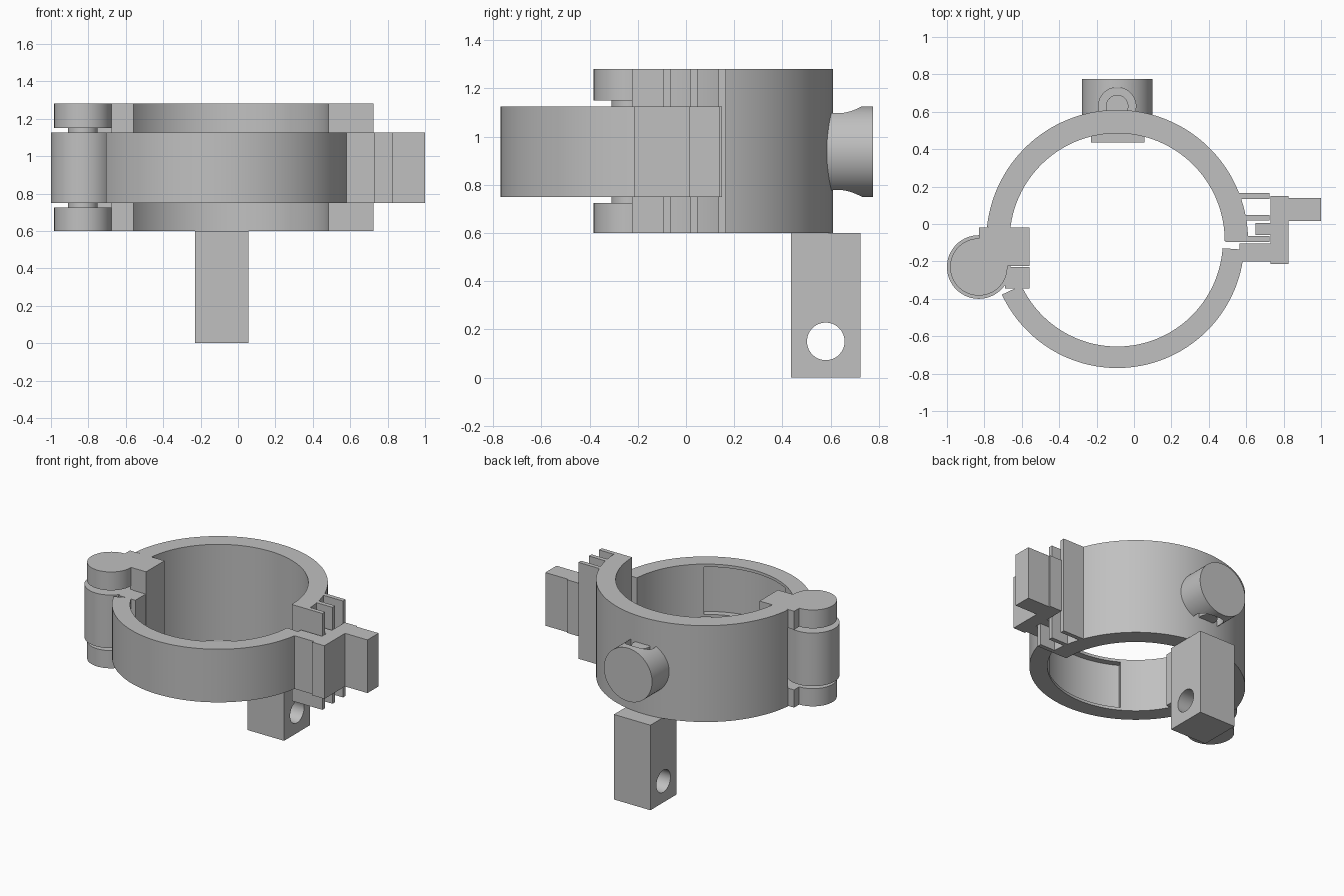
import bpy, bmesh, math
from mathutils import Matrix

if "Cube" in bpy.data.objects:
    bpy.data.objects.remove(bpy.data.objects["Cube"], do_unlink=True)

grey = bpy.data.materials.new("plain_grey")
grey.use_nodes = True
grey.diffuse_color = (0.53, 0.53, 0.53, 1)
grey.node_tree.nodes["Principled BSDF"].inputs["Base Color"].default_value = grey.diffuse_color

CX = CY = -0.09                 # shared axis of both clamp halves
LOW, HIGH = 0.60, 1.28          # height range of the back half
MID0, MID1 = 0.75, 1.125        # height range of the front half


def finish(name, bm):
    bmesh.ops.recalc_face_normals(bm, faces=bm.faces)
    mesh = bpy.data.meshes.new(name)
    bm.to_mesh(mesh)
    bm.free()
    mesh.materials.append(grey)
    ob = bpy.data.objects.new(name, mesh)
    bpy.context.scene.collection.objects.link(ob)
    return ob


def prism(name, points, z0, z1):
    bm = bmesh.new()
    face = bm.faces.new([bm.verts.new((x, y, z0)) for x, y in points])
    out = bmesh.ops.extrude_face_region(bm, geom=[face])
    top = [v for v in out["geom"] if isinstance(v, bmesh.types.BMVert)]
    bmesh.ops.translate(bm, verts=top, vec=(0, 0, z1 - z0))
    return finish(name, bm)


def box(name, x0, x1, y0, y1, z0, z1):
    return prism(name, [(x0, y0), (x1, y0), (x1, y1), (x0, y1)], z0, z1)


def arc(radius, a0, a1, steps):
    angles = [math.radians(a0 + (a1 - a0) * i / steps) for i in range(steps + 1)]
    return [(CX + radius * math.cos(a), CY + radius * math.sin(a)) for a in angles]


def band(name, r0, r1, a0, a1, z0, z1, steps=64):
    return prism(name, arc(r1, a0, a1, steps) + arc(r0, a1, a0, steps), z0, z1)


def cylinder(name, centre, radius, length, axis="Z"):
    turn = Matrix.Identity(4) if axis == "Z" else Matrix.Rotation(math.pi / 2, 4, {"X": "Y", "Y": "X"}[axis])
    bm = bmesh.new()
    bmesh.ops.create_cone(bm, cap_ends=True, segments=64, radius1=radius, radius2=radius,
                          depth=length, matrix=Matrix.Translation(centre) @ turn)
    return finish(name, bm)


def cut(ob, cutter):
    mod = ob.modifiers.new("cut", "BOOLEAN")
    mod.operation, mod.solver, mod.object = "DIFFERENCE", "EXACT", cutter
    graph = bpy.context.evaluated_depsgraph_get()
    mesh = bpy.data.meshes.new_from_object(ob.evaluated_get(graph))
    ob.modifiers.clear()
    ob.data = mesh
    bpy.data.objects.remove(cutter, do_unlink=True)
    return ob


parts = []

# Back half of the clamp
parts.append(band("back_half_ring", 0.575, 0.70, 0, 174, LOW, HIGH))

# Front half, with a shallow recess on its inner wall
front = band("front_half_ring", 0.565, 0.68, 205, 356, MID0, MID1)
parts.append(cut(front, band("recess_cutter", 0.5, 0.61, 240, 306, MID0 + 0.02, MID1 - 0.02)))

# Hinge: barrel on the front half, two caps on the back half, one pin
HX, HY = -0.83, -0.23
parts.append(cylinder("hinge_barrel", (HX, HY, (MID0 + MID1) / 2), 0.17, MID1 - MID0))
parts.append(cylinder("hinge_pin", (HX, HY, (LOW + HIGH) / 2), 0.08, HIGH - LOW - 0.02))
parts.append(box("front_hinge_block", -0.69, -0.56, -0.345, -0.23, MID0, MID1))
parts.append(box("back_hinge_block", -0.68, -0.56, -0.225, -0.02, LOW, HIGH))
for side, z0, z1 in (("lower", LOW, 0.725), ("upper", 1.15, HIGH)):
    parts.append(cylinder(side + "_hinge_cap", (HX, HY, (z0 + z1) / 2), 0.153, z1 - z0))
    parts.append(box(side + "_hinge_arm", HX, -0.56, -0.225, -0.02, z0, z1))

# Latch teeth on the back half
for i, (y, x0) in enumerate(((-0.095, 0.49), (0.018, 0.59), (0.135, 0.56))):
    parts.append(box(f"latch_tooth_{i + 1}", x0, 0.725, y, y + 0.03, LOW, HIGH))

# Latch hook and finger tab on the front half
parts.append(box("latch_base", 0.565, 0.74, -0.2, -0.105, MID0, MID1))
parts.append(box("latch_plate", 0.73, 0.825, -0.215, 0.15, MID0, MID1))
parts.append(box("latch_hook", 0.65, 0.74, -0.06, 0.005, MID0, MID1))
parts.append(box("latch_tab", 0.815, 1.0, 0.015, 0.14, MID0, MID1))

# Rear boss with a vertical channel and a core inside it
BZ = (MID0 + MID1) / 2
boss = cylinder("rear_boss", (CX, 0.6625, BZ), 0.188, 0.225, "Y")
parts.append(cut(boss, cylinder("channel_cutter", (CX, 0.63, BZ), 0.10, 0.6)))
parts.append(cylinder("boss_core", (CX, 0.63, BZ), 0.06, 0.31))

# Mounting post with a cross hole
post = box("mounting_post", -0.23, 0.055, 0.435, 0.725, 0, LOW)
parts.append(cut(post, cylinder("post_hole_cutter", (CX, 0.58, 0.15), 0.078, 0.6, "X")))

# Smooth the round walls, keep the edges sharp
bpy.ops.object.select_all(action="DESELECT")
for ob in parts:
    ob.select_set(True)
bpy.context.view_layer.objects.active = parts[0]
bpy.ops.object.shade_smooth_by_angle(angle=math.radians(30))
